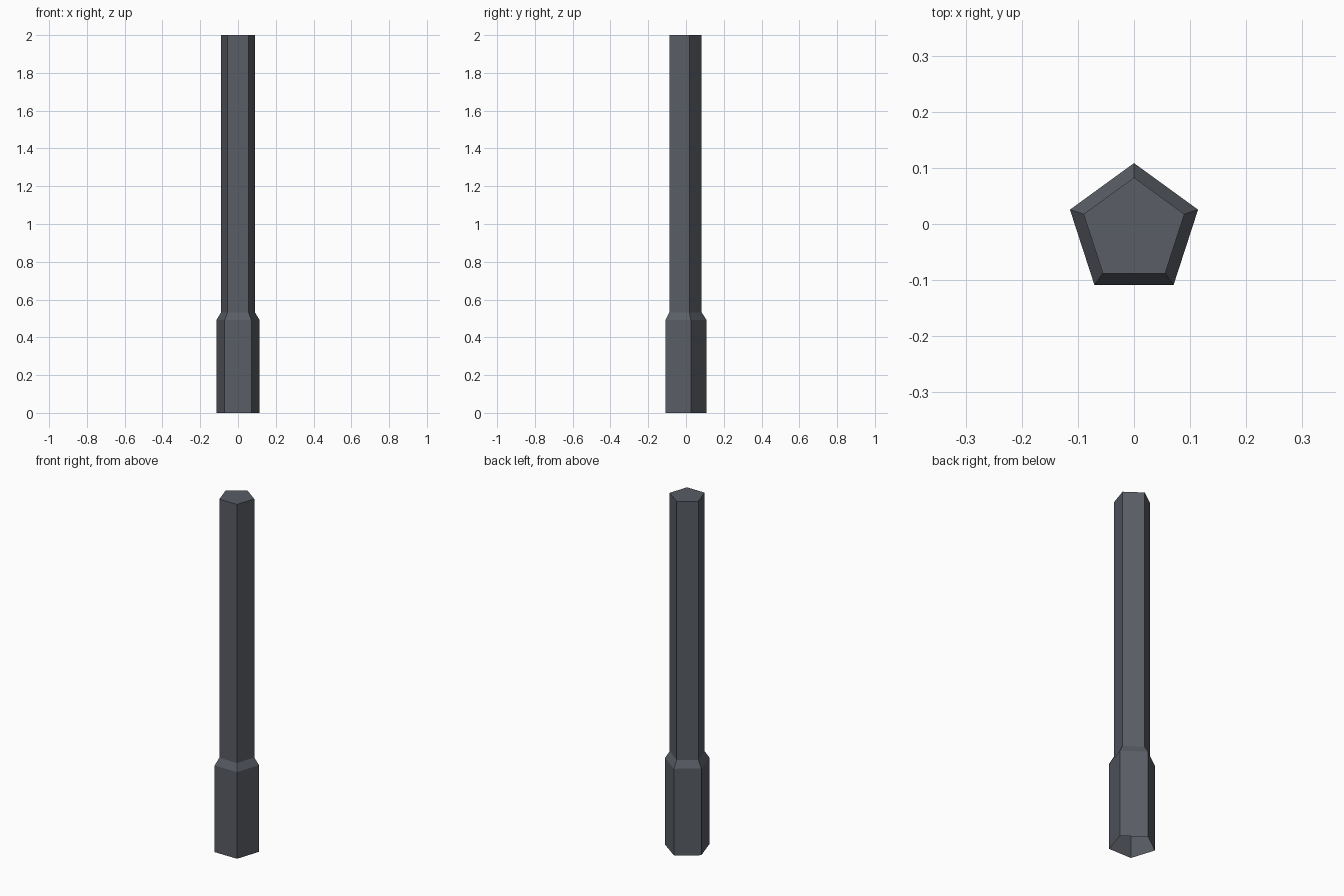
import bpy, bmesh
from math import sin, cos, pi

if "Cube" in bpy.data.objects:
    bpy.data.objects.remove(bpy.data.objects["Cube"])

SIDES = 5
CENTRE_Y = -0.0115          # centres the pentagon's bounding box on y = 0

# (radius, height) profile: wide foot, short bevel, slim shaft
PROFILE = [(0.12, 0.0), (0.12, 0.492), (0.0945, 0.532), (0.0945, 2.0)]


def ring(bm, radius, z):
    """Pentagon ring with one corner pointing to the back (+y)."""
    return [bm.verts.new((radius * cos(pi / 2 + 2 * pi * i / SIDES),
                          CENTRE_Y + radius * sin(pi / 2 + 2 * pi * i / SIDES), z))
            for i in range(SIDES)]


# Post: flat-faced shell, capped on top and open underneath
bm = bmesh.new()
rings = [ring(bm, r, z) for r, z in PROFILE]
for low, high in zip(rings, rings[1:]):
    for i in range(SIDES):
        j = (i + 1) % SIDES
        bm.faces.new((low[i], low[j], high[j], high[i]))
bm.faces.new(rings[-1])

mesh = bpy.data.meshes.new("post")
bm.to_mesh(mesh)
bm.free()
post = bpy.data.objects.new("post", mesh)
bpy.context.collection.objects.link(post)

# Dark slate paint
paint = bpy.data.materials.new("dark_slate")
paint.diffuse_color = (0.10, 0.11, 0.13, 1)
paint.use_nodes = True
paint.node_tree.nodes["Principled BSDF"].inputs["Base Color"].default_value = paint.diffuse_color
mesh.materials.append(paint)
